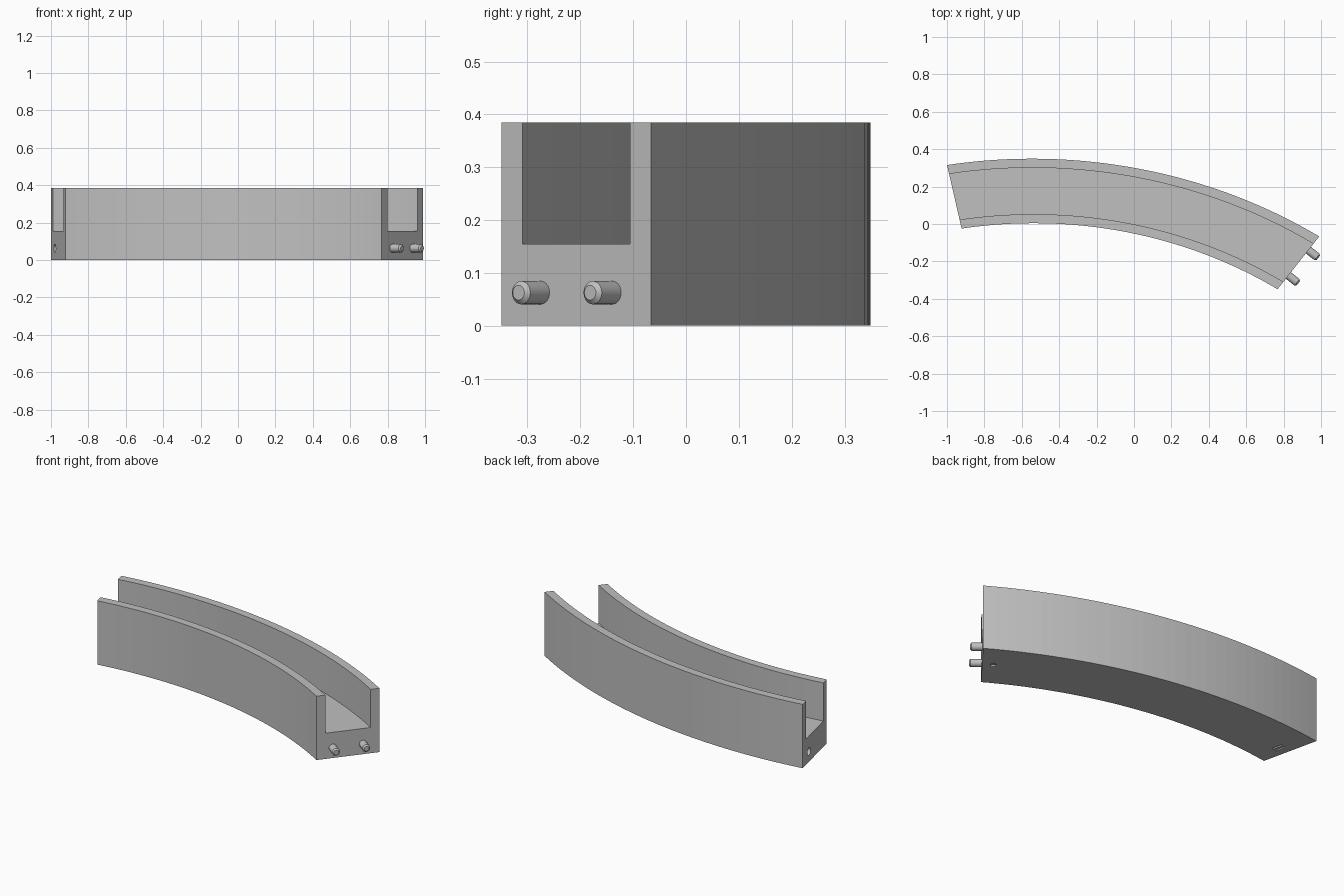
import bpy
import bmesh
from math import radians, sin, cos
from mathutils import Vector, Matrix

if "Cube" in bpy.data.objects:
    bpy.data.objects.remove(bpy.data.objects["Cube"])

HEIGHT, FLOOR = 0.385, 0.155
INNER, HALF, STEPS = 0.849, 22.5, 32
WALL = 0.14
PEG_Z, PEG_R, PEG_LEN = 0.0625, 0.022, 0.067

# Slightly stretched 45 degree arc: centre and two axes
CENTRE = Vector((-0.485, -1.935, 0))
ALONG = Vector((2.60, -0.499, 0))
ACROSS = Vector((0.52, 2.229, 0))

grey = bpy.data.materials.new("plain_grey")
grey.use_nodes = True
grey.diffuse_color = (0.53, 0.53, 0.53, 1)
grey.node_tree.nodes["Principled BSDF"].inputs["Base Color"].default_value = (0.53, 0.53, 0.53, 1)


def track_point(angle, width, z):
    """Point at an arc angle; width runs 0 (inside) to 1 (outside)."""
    a = radians(angle)
    r = INNER + (1 - INNER) * width
    return CENTRE + r * (ALONG * sin(a) + ACROSS * cos(a)) + Vector((0, 0, z))


def make_object(name, bm):
    bmesh.ops.recalc_face_normals(bm, faces=bm.faces)
    mesh = bpy.data.meshes.new(name)
    bm.to_mesh(mesh)
    bm.free()
    mesh.materials.append(grey)
    obj = bpy.data.objects.new(name, mesh)
    bpy.context.collection.objects.link(obj)
    return obj


def end_frame(angle, width, z):
    """Frame on an end face: local z points out along the track."""
    radial = (track_point(angle, 1, 0) - track_point(angle, 0, 0)).normalized()
    up = Vector((0, 0, 1))
    out = radial.cross(up) * (1 if angle > 0 else -1)
    side = up.cross(out)
    rot = Matrix((side, up, out)).transposed().to_4x4()
    return Matrix.Translation(track_point(angle, width, z)) @ rot


def rod(name, frame, radius, low, high, chamfer=0.0):
    bm = bmesh.new()
    bmesh.ops.create_cone(bm, cap_ends=True, segments=32, radius1=radius,
                          radius2=radius, depth=high - low,
                          matrix=Matrix.Translation((0, 0, (low + high) / 2)))
    if chamfer:
        rim = [e for e in bm.edges if all(v.co.z > high - 0.001 for v in e.verts)]
        bmesh.ops.bevel(bm, geom=rim, offset=chamfer, segments=1, affect='EDGES')
    bm.transform(frame)
    return make_object(name, bm)


def block(name, frame, size):
    bm = bmesh.new()
    bmesh.ops.create_cube(bm, size=1, matrix=Matrix.Diagonal((*size, 1)))
    bm.transform(frame)
    return make_object(name, bm)


# Curved U-shaped channel swept along the arc
section = [(0, 0), (1, 0), (1, HEIGHT), (1 - WALL, HEIGHT), (1 - WALL, FLOOR),
           (WALL, FLOOR), (WALL, HEIGHT), (0, HEIGHT)]
bm = bmesh.new()
rings = []
for i in range(STEPS + 1):
    angle = -HALF + 2 * HALF * i / STEPS
    rings.append([bm.verts.new(track_point(angle, w, z)) for w, z in section])
for a, b in zip(rings, rings[1:]):
    for k in range(len(section)):
        n = (k + 1) % len(section)
        bm.faces.new((a[k], a[n], b[n], b[k]))
bm.faces.new(rings[0])
bm.faces.new(rings[-1])
channel = make_object("curved_channel", bm)

# Pegs on the left end, matching sockets in the right end
cutters = []
for label, width in (("inner", 0.26), ("outer", 0.74)):
    peg = rod(label + "_peg", end_frame(HALF, width, PEG_Z), PEG_R, -0.02, PEG_LEN, 0.008)
    bpy.context.view_layer.objects.active = peg
    peg.select_set(True)
    bpy.ops.object.shade_smooth_by_angle(angle=radians(30))
    peg.select_set(False)
    cutters.append(rod(label + "_socket_cutter", end_frame(-HALF, width, PEG_Z),
                       PEG_R + 0.001, -0.075, 0.02))

# Small marker notches in the underside near each end
notch = end_frame(HALF, 0.5, 0) @ Matrix.Translation((0, 0, -0.06))
cutters.append(block("square_notch_cutter", notch, (0.025, 0.02, 0.025)))
for offset in (-0.05, -0.075):
    slot = end_frame(-HALF, 0.42, 0) @ Matrix.Translation((0, 0, offset))
    cutters.append(block("slot_cutter", slot, (0.06, 0.02, 0.01)))

bpy.context.view_layer.objects.active = channel
for cutter in cutters:
    cutter.hide_render = True
    mod = channel.modifiers.new("cut", 'BOOLEAN')
    mod.operation = 'DIFFERENCE'
    mod.solver = 'EXACT'
    mod.object = cutter
    bpy.ops.object.modifier_apply(modifier=mod.name)
    bpy.data.objects.remove(cutter)
